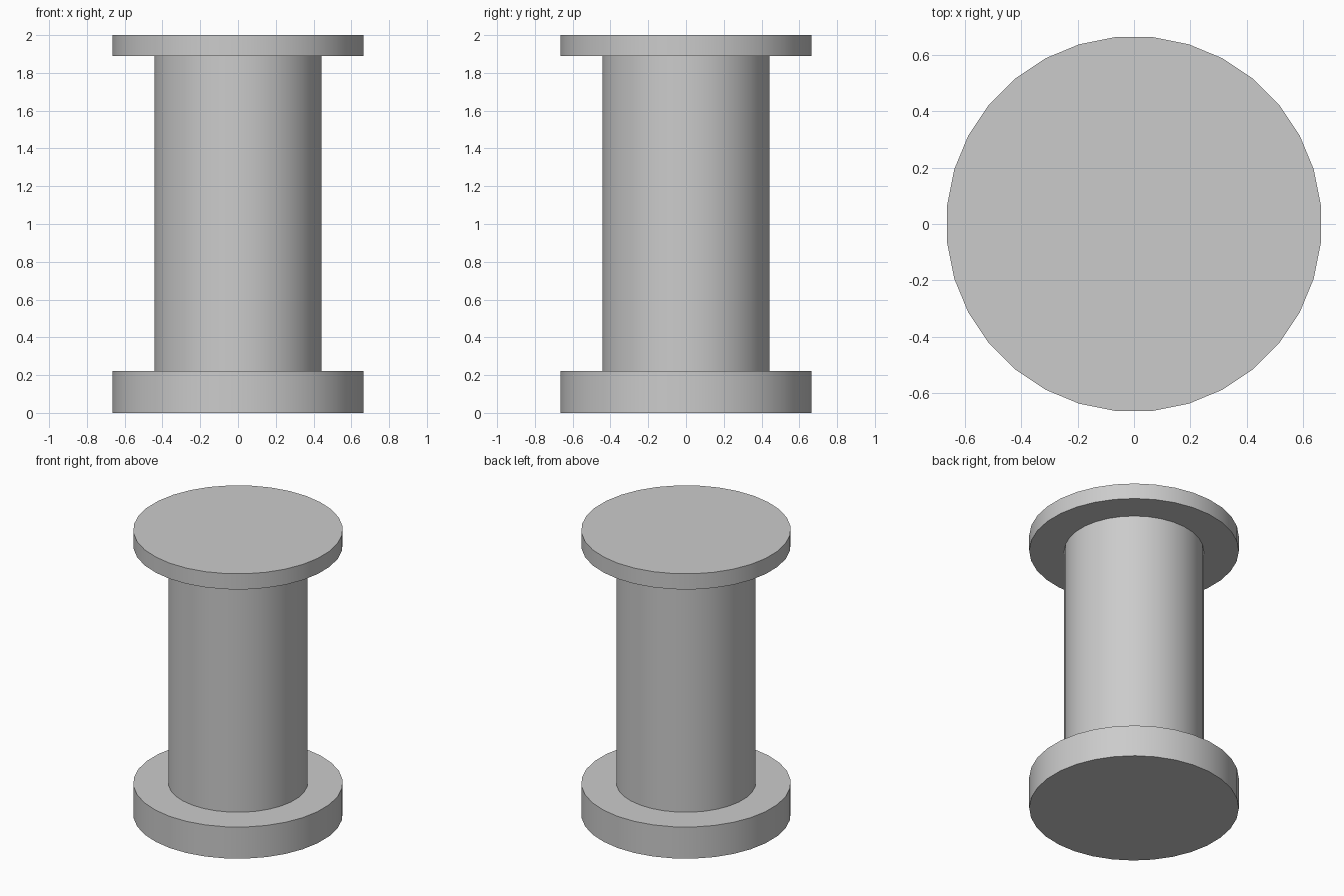
import bpy
import math

default = bpy.data.objects.get("Cube")
if default:
    bpy.data.objects.remove(default, do_unlink=True)

SIDES = 32

# Single plain grey
grey = bpy.data.materials.new("plain grey")
grey.use_nodes = True
COLOUR = (0.6, 0.6, 0.6, 1)
grey.diffuse_color = COLOUR
grey.node_tree.nodes["Principled BSDF"].inputs["Base Color"].default_value = COLOUR


def disc(name, radius, bottom, top):
    """Upright smooth cylinder with a flat side facing the front."""
    bpy.ops.mesh.primitive_cylinder_add(
        vertices=SIDES, radius=radius, depth=top - bottom,
        location=(0, 0, (bottom + top) / 2),
        rotation=(0, 0, math.pi / SIDES))
    part = bpy.context.object
    part.name = name
    part.data.materials.append(grey)
    bpy.ops.object.shade_smooth_by_angle(angle=math.radians(30))
    return part


# Thick foot, round shaft and thin cap
disc("base", 0.667, 0, 0.222)
disc("column", 0.444, 0.222, 1.89)
disc("top_plate", 0.667, 1.89, 2)
